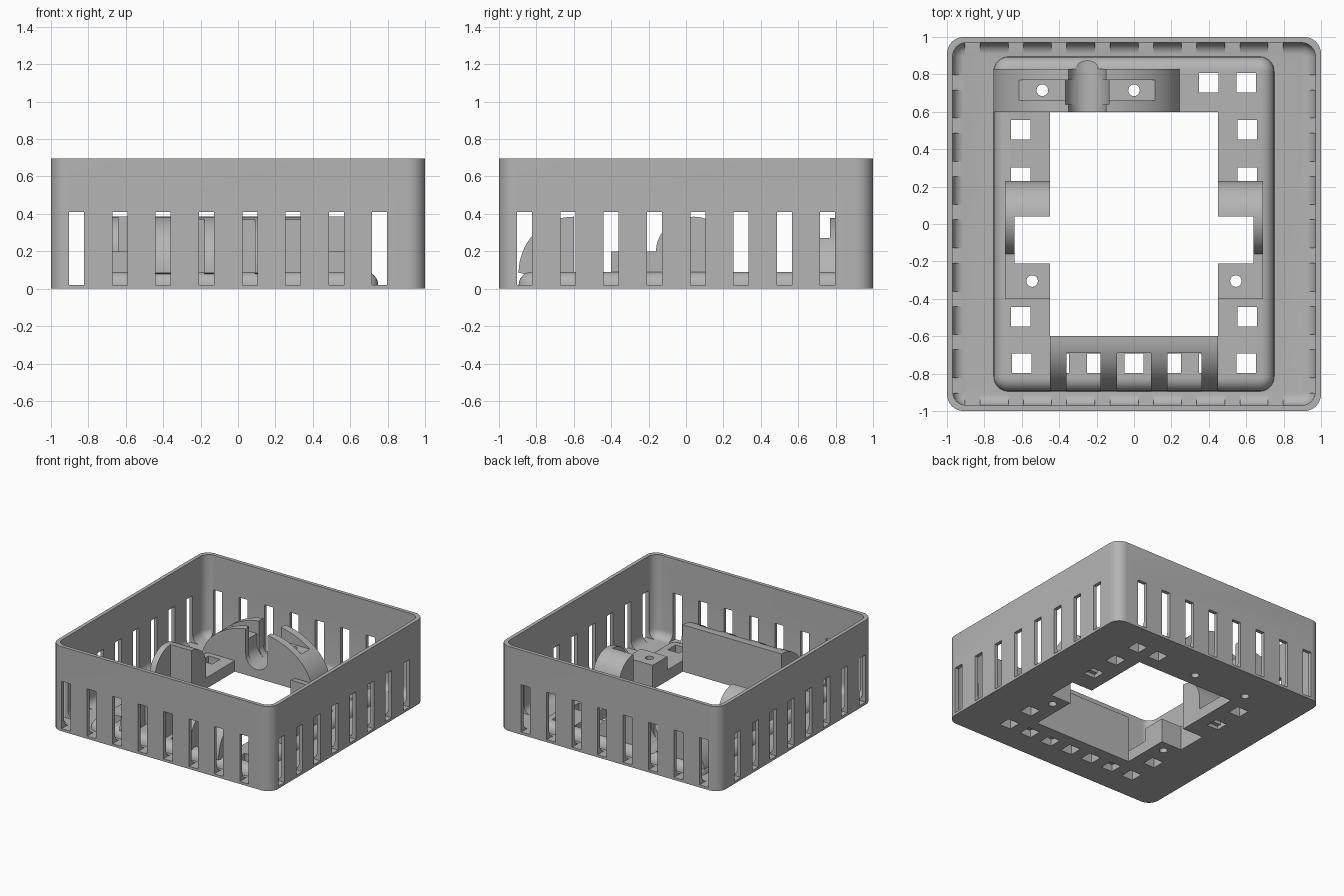
import bpy, bmesh
from math import cos, sin, pi, radians

old = bpy.data.objects.get("Cube")
if old:
    bpy.data.objects.remove(old, do_unlink=True)

grey = bpy.data.materials.new("plain grey")
grey.use_nodes = True
colour = (0.46, 0.46, 0.46, 1)
grey.diffuse_color = colour
grey.node_tree.nodes["Principled BSDF"].inputs["Base Color"].default_value = colour


# ---- helpers ----
def finish(bm, name):
    bmesh.ops.recalc_face_normals(bm, faces=bm.faces)
    mesh = bpy.data.meshes.new(name)
    bm.to_mesh(mesh)
    bm.free()
    mesh.materials.append(grey)
    obj = bpy.data.objects.new(name, mesh)
    bpy.context.collection.objects.link(obj)
    return obj


def loft(name, rings):
    bm = bmesh.new()
    loops = [[bm.verts.new(p) for p in ring] for ring in rings]
    n = len(loops[0])
    for a, b in zip(loops, loops[1:]):
        for i in range(n):
            bm.faces.new((a[i], a[(i + 1) % n], b[(i + 1) % n], b[i]))
    bm.faces.new(loops[0])
    bm.faces.new(loops[-1])
    return finish(bm, name)


def prism(name, axis, lo, hi, profile):
    place = {"X": lambda d, a, b: (d, a, b),
             "Y": lambda d, a, b: (a, d, b),
             "Z": lambda d, a, b: (a, b, d)}[axis]
    return loft(name, [[place(d, a, b) for a, b in profile] for d in (lo, hi)])


def box(name, x0, x1, y0, y1, z0, z1):
    return prism(name, "Z", z0, z1, [(x0, y0), (x1, y0), (x1, y1), (x0, y1)])


def arc(ca, cb, ra, rb, start, end, n=16):
    angles = [radians(start + (end - start) * i / n) for i in range(n + 1)]
    return [(ca + ra * cos(t), cb + rb * sin(t)) for t in angles]


def disc(name, axis, lo, hi, ca, cb, r, n=32):
    return prism(name, axis, lo, hi, arc(ca, cb, r, r, 0, 360, n)[:-1])


def rounded(hx, hy, r, z):
    ring = []
    for sx, sy, a in ((1, 1, 0), (-1, 1, 90), (-1, -1, 180), (1, -1, 270)):
        ring += [(x, y, z) for x, y in
                 arc(sx * (hx - r), sy * (hy - r), r, r, a, a + 90, 8)]
    return ring


def combine(obj, tools, operation="DIFFERENCE"):
    for tool in tools:
        tool.hide_render = True
        mod = obj.modifiers.new("cut", "BOOLEAN")
        mod.operation = operation
        mod.solver = "EXACT"
        mod.object = tool
    bpy.context.view_layer.update()
    graph = bpy.context.evaluated_depsgraph_get()
    mesh = bpy.data.meshes.new_from_object(obj.evaluated_get(graph))
    obj.modifiers.clear()
    obj.data = mesh
    for tool in tools:
        bpy.data.objects.remove(tool, do_unlink=True)


def merge(name, objs):
    bm = bmesh.new()
    for o in objs:
        bm.from_mesh(o.data)
        bpy.data.objects.remove(o, do_unlink=True)
    return finish(bm, name)


# ---- tray with thin walls and a filleted floor ----
steps = [i * pi / 12 for i in range(7)]
rings = [rounded(1, 1, 0.09, 0), rounded(1, 1, 0.09, 0.695),
         rounded(0.97, 0.97, 0.075, 0.695)]
for t in steps:
    d = 0.065 * (1 - cos(t))
    rings.append(rounded(0.97 - d, 0.97 - d, 0.075 - d, 0.085 - 0.065 * sin(t)))
tray = loft("tray", rings)

# raised floor with a rounded rim
rings = [rounded(0.75, 0.895, 0.08, 0.01)]
for t in steps:
    d = 0.07 * (1 - cos(t))
    rings.append(rounded(0.75 - d, 0.895 - d, 0.08 - d, 0.02 + 0.07 * sin(t)))
combine(tray, [loft("raised_floor", rings)], "UNION")

# vent slots on all four walls
slots = []
for i in range(8):
    c = -0.863 + 0.2315 * i
    for lo, hi in ((-1.1, -0.91), (0.91, 1.1)):
        slots.append(box("slot", c - 0.04, c + 0.04, lo, hi, 0.021, 0.41))
        slots.append(box("slot", lo, hi, c - 0.04, c + 0.04, 0.021, 0.41))

# square floor holes
spots = [(0.2 * i, -0.745) for i in range(-3, 4)] + [(0.4, 0.755), (0.6, 0.755)]
spots += [(s * 0.605, y) for s in (-1, 1) for y in (-0.495, 0.25, 0.505)]
holes = [box("hole", x - 0.052, x + 0.052, y - 0.052, y + 0.052, -0.1, 0.2)
         for x, y in spots]

# central opening with side bays, and the screw holes
opening = prism("opening", "Z", -0.1, 0.3, [
    (0.45, -0.6), (0.45, -0.21), (0.64, -0.21), (0.64, 0.04), (0.45, 0.04),
    (0.45, 0.6), (-0.45, 0.6), (-0.45, 0.04), (-0.64, 0.04), (-0.64, -0.21),
    (-0.45, -0.21), (-0.45, -0.6)])
SCREWS = [(-0.49, 0.715), (0, 0.715), (-0.545, -0.305), (0.545, -0.305)]


def screw_holes():
    return [disc("screw", "Z", -0.1, 0.5, x, y, 0.031, 24) for x, y in SCREWS]


groove = disc("groove", "Y", 0.5, 0.88, -0.25, 0.17, 0.1)
combine(tray, [merge("cutters", slots + holes + [opening] + screw_holes()), groove])

# ---- front rest: curved block with open pockets between ribs ----
front = prism("front_rest", "X", -0.45, 0.45,
              [(-0.6, 0.03)] + arc(-0.6, 0.085, 0.295, 0.3, 90, 180) + [(-0.89, 0.085), (-0.69, 0.03)])
combine(front, [box("pocket", c - 0.09, c + 0.09, -1, -0.69, 0, 0.5)
                for c in (-0.27, 0, 0.27)])

# ---- side rests: rounded cheek, thin outer wall and screw block ----
parts = [front, tray]
for s, side in ((1, "left"), (-1, "right")):
    inner, outer, wall = s * 0.45, s * 0.69, s * 0.64
    parts.append(prism(side + "_cheek", "X", inner, outer,
                       [(0.04, 0.03)] + arc(0.04, 0.19, 0.19, 0.195, 90, 0) + [(0.23, 0.03)]))
    parts.append(prism(side + "_wall", "X", wall, outer,
                       [(0.04, 0.03)] + arc(0.04, 0.2, 0.2, 0.185, 90, 180)
                       + [(-0.21, 0.2), (-0.21, 0.03)]))
    block = prism(side + "_screw_block", "X", inner, outer,
                  [(-0.4, 0.05), (-0.21, 0.05), (-0.21, 0.2), (-0.4, 0.2)])
    combine(block, screw_holes())
    parts.append(block)

# ---- back rest: arched block with a crossways channel and a rod groove ----
back = prism("back_rest", "Y", 0.6, 0.83,
             arc(-0.25, 0.01, 0.505, 0.375, 8, 172, 40))
combine(back, [box("channel", -0.8, 0.3, 0.66, 0.77, 0.27, 0.6),
               disc("groove", "Y", 0.5, 1, -0.25, 0.17, 0.1),
               box("groove_mouth", -0.35, -0.15, 0.5, 1, 0.17, 0.6),
               disc("collar", "Y", 0.64, 0.77, -0.25, 0.19, 0.117),
               box("collar_mouth", -0.367, -0.133, 0.64, 0.77, 0.19, 0.6)]
        + screw_holes())
parts.append(back)

# ---- smooth curves, sharp edges ----
bpy.ops.object.select_all(action="DESELECT")
for part in parts:
    part.select_set(True)
bpy.context.view_layer.objects.active = tray
bpy.ops.object.shade_smooth_by_angle(angle=radians(30))
